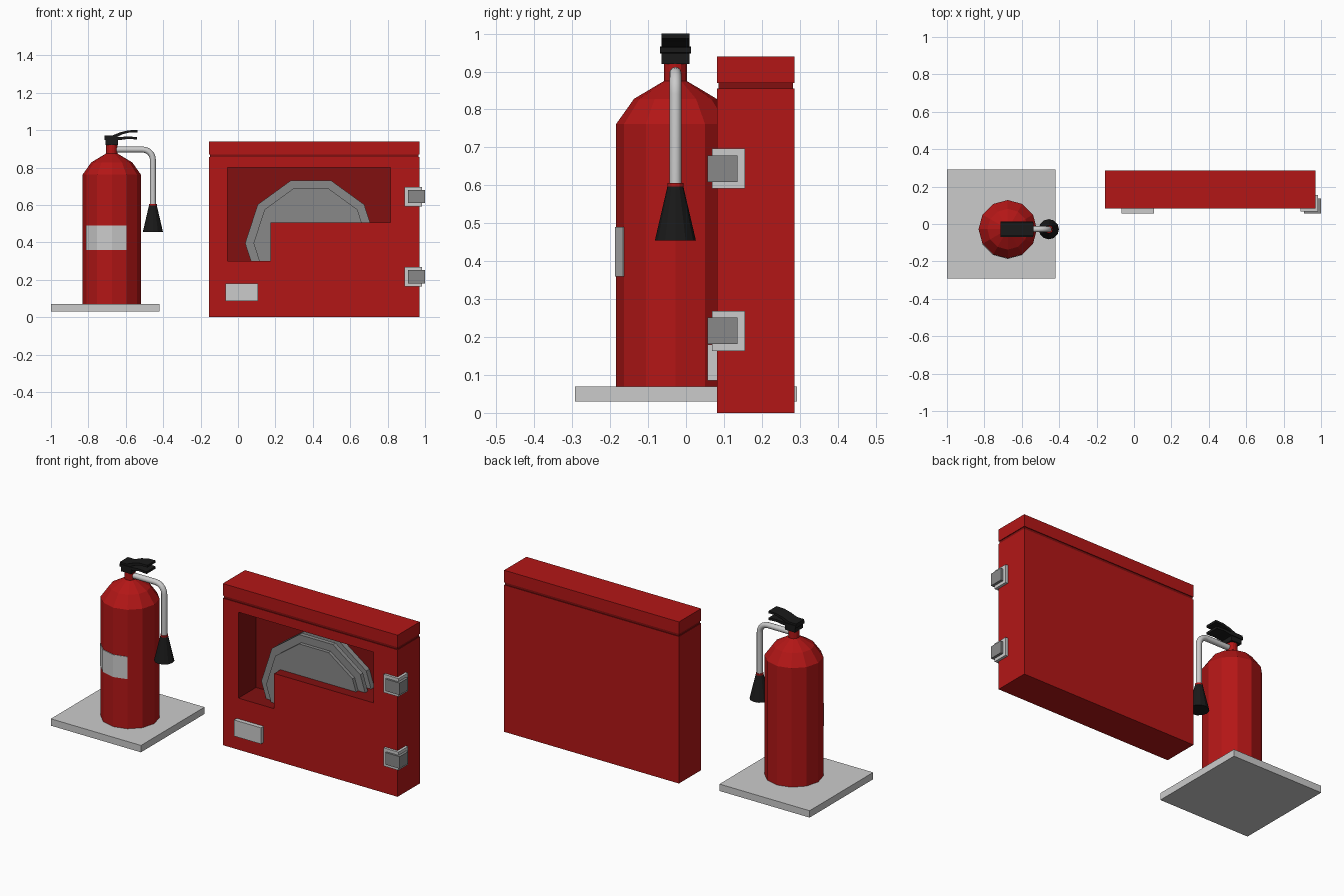
import bpy, bmesh, math
from mathutils import Vector

if "Cube" in bpy.data.objects:
    bpy.data.objects.remove(bpy.data.objects["Cube"])


def material(name, rgb):
    m = bpy.data.materials.new(name)
    m.diffuse_color = (*rgb, 1)
    m.use_nodes = True
    m.node_tree.nodes["Principled BSDF"].inputs["Base Color"].default_value = m.diffuse_color
    return m


RED = material("red", (0.45, 0.008, 0.008))
DARK_RED = material("dark_red", (0.22, 0.005, 0.005))
BLACK = material("black", (0.01, 0.01, 0.01))
DARK_GREY = material("dark_grey", (0.25, 0.25, 0.25))
CX, CY = -0.675, -0.028   # extinguisher axis


def finish(name, bm, mat=None):
    bmesh.ops.recalc_face_normals(bm, faces=bm.faces)
    me = bpy.data.meshes.new(name)
    bm.to_mesh(me)
    bm.free()
    if mat:
        me.materials.append(mat)
    ob = bpy.data.objects.new(name, me)
    bpy.context.collection.objects.link(ob)
    return ob


def prism(name, pts, y0, y1, mat=None):
    """Extrude an (x, z) outline from y0 to y1."""
    bm = bmesh.new()
    face = bm.faces.new([bm.verts.new((x, y0, z)) for x, z in pts])
    new = bmesh.ops.extrude_face_region(bm, geom=[face])["geom"]
    bmesh.ops.translate(bm, vec=(0, y1 - y0, 0),
                        verts=[v for v in new if isinstance(v, bmesh.types.BMVert)])
    return finish(name, bm, mat)


def box(name, x0, x1, y0, y1, z0, z1, mat=None):
    return prism(name, [(x0, z0), (x1, z0), (x1, z1), (x0, z1)], y0, y1, mat)


def loft(bm, rings):
    """Skin closed rings and cap both ends."""
    vs = [[bm.verts.new(p) for p in r] for r in rings]
    n = len(vs[0])
    bands = [[bm.faces.new((a[i], a[(i + 1) % n], b[(i + 1) % n], b[i])) for i in range(n)]
             for a, b in zip(vs, vs[1:])]
    bm.faces.new(vs[0])
    bm.faces.new(vs[-1])
    return bands


def lathe(name, profile, centre, axis="Z", n=12, mat=None):
    """Revolve (radius, position) pairs about a z or y axis."""
    def ring(r, t):
        out = []
        for i in range(n):
            a = 2 * math.pi * i / n
            u, v = r * math.cos(a), r * math.sin(a)
            out.append((centre[0] + u, centre[1] + v, t) if axis == "Z"
                       else (centre[0] + u, t, centre[1] + v))
        return out
    bm = bmesh.new()
    loft(bm, [ring(r, t) for r, t in profile])
    return finish(name, bm, mat)


# Extinguisher stand, tank with shoulder and neck
box("stand_plate", -1, -0.42, -0.292, 0.292, 0.03, 0.07)
lathe("tank", [(0.156, 0.07), (0.156, 0.762), (0.109, 0.828), (0.03, 0.875), (0.03, 0.925)],
      (CX, CY), mat=RED)

# Label wrapped over three facets of the tank
bm = bmesh.new()
angles = [math.radians(a) for a in (-150, -120, -90, -60)]
outline = [(0.159, a) for a in angles] + [(0.153, a) for a in reversed(angles)]
loft(bm, [[(CX + r * math.cos(a), CY + r * math.sin(a), z) for r, a in outline]
          for z in (0.36, 0.49)])
finish("tank_label", bm)

# Valve head and two levers
HW = 0.037
box("valve_block", -0.708, -0.642, CY - HW, CY + HW, 0.92, 0.952, BLACK)
prism("carry_lever", [(-0.715, 0.947), (-0.63, 0.947), (-0.59, 0.953), (-0.54, 0.95),
                      (-0.54, 0.963), (-0.59, 0.966), (-0.65, 0.962), (-0.715, 0.962)],
      CY - 0.041, CY + 0.041, BLACK)
prism("squeeze_lever", [(-0.715, 0.957), (-0.66, 0.957), (-0.62, 0.977), (-0.58, 0.987),
                        (-0.537, 0.987), (-0.537, 1.0), (-0.585, 0.999), (-0.63, 0.988),
                        (-0.67, 0.972), (-0.715, 0.972)],
      CY - HW, CY + HW, BLACK)

# Discharge hose: a tube swept out of the neck and down
HX, HZ, BEND, HR = -0.455, 0.896, 0.055, 0.016
path = [(Vector((CX + 0.01, CY, HZ)), math.pi / 2)]
for i in range(7):
    a = math.pi / 2 * (1 - i / 6)
    path.append((Vector((HX - BEND + BEND * math.cos(a), CY,
                         HZ - BEND + BEND * math.sin(a))), a))
path.append((Vector((HX, CY, 0.59)), 0))
bm = bmesh.new()
rings = []
for p, a in path:
    side = Vector((math.cos(a), 0, math.sin(a)))
    rings.append([p + HR * (math.cos(t) * side + math.sin(t) * Vector((0, 1, 0)))
                  for t in (2 * math.pi * k / 12 for k in range(12))])
loft(bm, rings)
hose = finish("discharge_hose", bm)
bpy.context.view_layer.objects.active = hose
hose.select_set(True)
bpy.ops.object.shade_smooth_by_angle(angle=math.radians(40))
hose.select_set(False)

# Horn and its collar
lathe("horn_collar", [(0.021, 0.592), (0.021, 0.606)], (HX, CY), n=12, mat=RED)
lathe("horn", [(0.054, 0.455), (0.021, 0.597)], (HX, CY), n=12, mat=BLACK)

# Cabinet shell with a shallow shadow groove below the top
X0, X1, Y0, Y1, TOP = -0.155, 0.97, 0.082, 0.286, 0.94


def rect(z, d=0):
    return [(X0 + d, Y0 + d, z), (X1 - d, Y0 + d, z), (X1 - d, Y1 - d, z), (X0 + d, Y1 - d, z)]


bm = bmesh.new()
bands = loft(bm, [rect(0), rect(0.855), rect(0.855, 0.004), rect(0.87, 0.004),
                  rect(0.87), rect(TOP)])
for band in bands[1:4]:
    for f in band:
        f.material_index = 1
cabinet = finish("cabinet", bm, RED)
cabinet.data.materials.append(DARK_RED)

# L-shaped window recess
window = [(-0.055, 0.30), (0.175, 0.30), (0.175, 0.505), (0.815, 0.505), (0.815, 0.80),
          (-0.055, 0.80)]
cutter = prism("window_cutter", window, Y0 - 0.1, 0.245, DARK_RED)
cut = cabinet.modifiers.new("window", 'BOOLEAN')
cut.operation = 'DIFFERENCE'
cut.solver = 'EXACT'
cut.material_mode = 'TRANSFER'
cut.object = cutter
bpy.context.view_layer.objects.active = cabinet
bpy.ops.object.modifier_apply(modifier=cut.name)
cutter.hide_render = True
bpy.data.objects.remove(cutter)

# Hose reel: stepped ten-sided drum, trimmed to the part seen in the window
reel = lathe("hose_reel", [(0.307, 0.14), (0.307, 0.16), (0.352, 0.16), (0.352, 0.185),
                           (0.307, 0.185), (0.307, 0.215), (0.352, 0.215), (0.352, 0.246)],
             (0.39, 0.395), axis="Y", n=10, mat=DARK_GREY)
trim = prism("reel_trim", window, 0.0, 0.3)
clip = reel.modifiers.new("trim", 'BOOLEAN')
clip.operation = 'INTERSECT'
clip.solver = 'EXACT'
clip.object = trim
bpy.context.view_layer.objects.active = reel
bpy.ops.object.modifier_apply(modifier=clip.name)
bpy.data.objects.remove(trim)

# Front plate and two corner hinges
box("cabinet_plate", -0.066, 0.108, 0.057, 0.09, 0.086, 0.18)
for tag, z in (("lower", 0.216), ("upper", 0.644)):
    box(tag + "_hinge_plate", 0.89, 0.985, 0.068, 0.156, z - 0.053, z + 0.053)
    box(tag + "_hinge_block", 0.908, 1.0, 0.057, 0.136, z - 0.035, z + 0.035, DARK_GREY)
